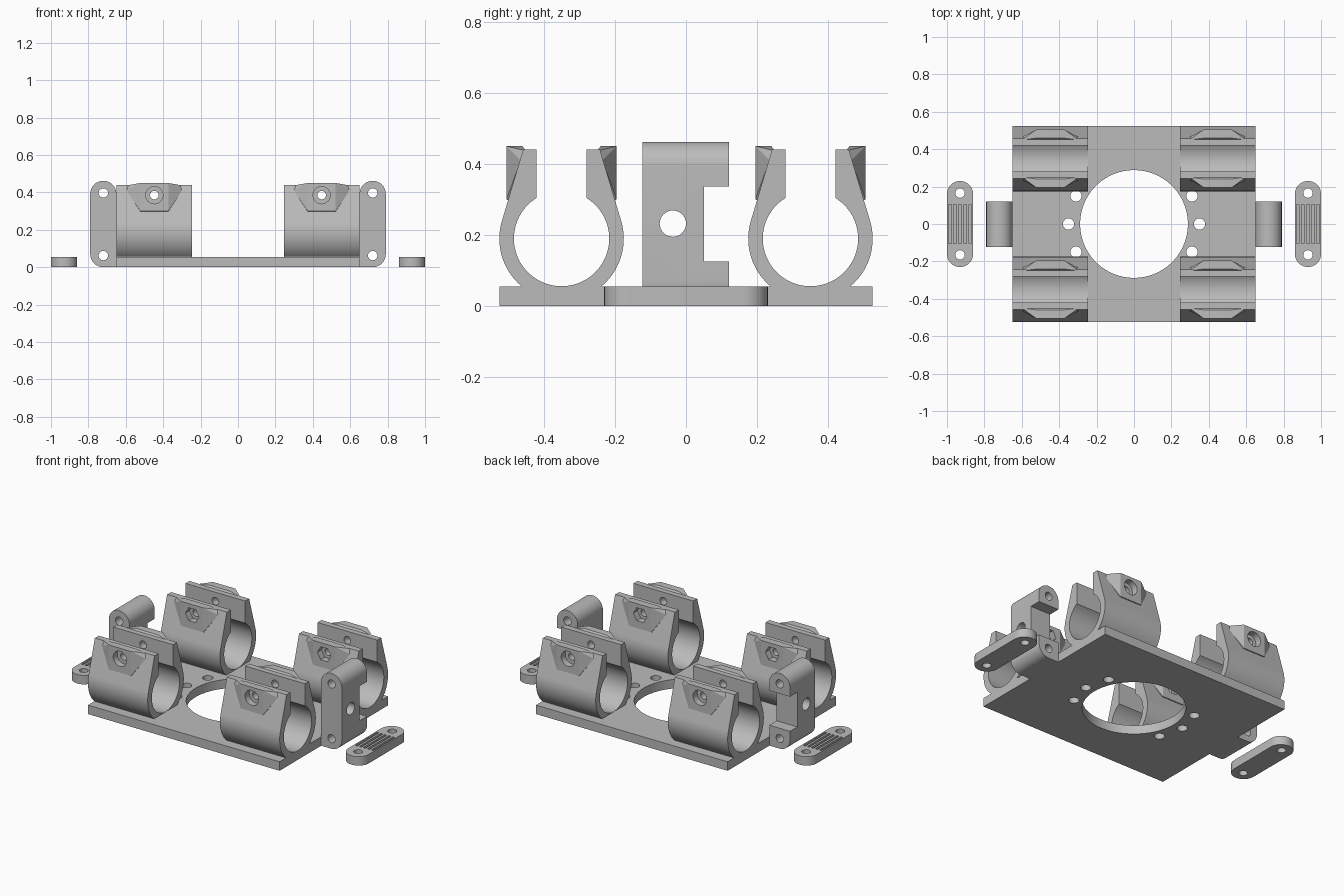
import bpy, bmesh
from math import sin, cos, radians, acos, degrees
from mathutils import Matrix, Vector

if "Cube" in bpy.data.objects:
    bpy.data.objects.remove(bpy.data.objects["Cube"], do_unlink=True)

grey = bpy.data.materials.new("light grey")
grey.use_nodes = True
COLOUR = (0.5, 0.5, 0.5, 1)
grey.diffuse_color = COLOUR
grey.node_tree.nodes["Principled BSDF"].inputs["Base Color"].default_value = COLOUR


def finish(name, bm):
    bmesh.ops.recalc_face_normals(bm, faces=bm.faces)
    mesh = bpy.data.meshes.new(name)
    bm.to_mesh(mesh)
    bm.free()
    mesh.materials.append(grey)
    ob = bpy.data.objects.new(name, mesh)
    bpy.context.collection.objects.link(ob)
    return ob


def arc(cx, cy, r, a, b, n):
    """Points on an arc from angle a to b, in degrees."""
    angles = [radians(a + (b - a) * i / n) for i in range(n + 1)]
    return [(cx + r * cos(t), cy + r * sin(t)) for t in angles]


def prism(name, outline, axis, lo, hi):
    """Extrude a 2D outline along an axis; the other two axes keep their order."""
    def place(p, d):
        return {"x": (d, p[0], p[1]), "y": (p[0], d, p[1]), "z": (p[0], p[1], d)}[axis]
    bm = bmesh.new()
    face = bm.faces.new([bm.verts.new(place(p, lo)) for p in outline])
    ext = bmesh.ops.extrude_face_region(bm, geom=[face])
    moved = [v for v in ext["geom"] if isinstance(v, bmesh.types.BMVert)]
    bmesh.ops.translate(bm, verts=moved, vec=Vector(place((0, 0), hi - lo)))
    return finish(name, bm)


def box(lo, hi):
    return prism("box", [(lo[0], lo[1]), (hi[0], lo[1]), (hi[0], hi[1]), (lo[0], hi[1])],
                 "z", lo[2], hi[2])


def rod(cx, cy, r, axis, lo, hi, sides=32):
    return prism("rod", arc(cx, cy, r, 0, 360 - 360 / sides, sides - 1), axis, lo, hi)


def hull(points):
    bm = bmesh.new()
    for p in points:
        bm.verts.new(p)
    bmesh.ops.convex_hull(bm, input=bm.verts)
    return finish("hull", bm)


def apply(ob, mod):
    bpy.context.view_layer.objects.active = ob
    bpy.ops.object.modifier_apply(modifier=mod.name)


def combine(ob, tool, operation="DIFFERENCE"):
    mod = ob.modifiers.new("combine", "BOOLEAN")
    mod.operation, mod.object, mod.solver = operation, tool, "EXACT"
    apply(ob, mod)
    bpy.data.objects.remove(tool, do_unlink=True)


def mirror(ob, x=True, y=False):
    mod = ob.modifiers.new("mirror", "MIRROR")
    mod.use_axis = (x, y, False)
    mod.use_mirror_merge = False
    apply(ob, mod)


def smooth(ob):
    bpy.ops.object.select_all(action="DESELECT")
    ob.select_set(True)
    bpy.context.view_layer.objects.active = ob
    bpy.ops.object.shade_smooth_by_angle(angle=radians(25))


# Base plate with the large opening and the screw holes around it
T = 0.055
plate = box((-0.65, -0.525, 0), (0.65, 0.525, T))
plate.name = "base_plate"
combine(plate, rod(0, 0, 0.288, "z", -1, 1, 96))
for s in (-1, 1):
    for x, y in ((0.35, 0), (0.31, 0.15), (0.31, -0.15)):
        combine(plate, rod(s * x, y, 0.03, "z", -1, 1))

# Bearing clamps: open ring with two tapering arms
CY, CZ, BORE, GAP, TOP, BOLT = 0.35, 0.19, 0.134, 0.07, 0.44, 0.385
X0, X1 = 0.245, 0.65
XM = (X0 + X1) / 2
a = degrees(acos(GAP / BORE))
outline = ([(CY + 0.111, 0.05)] + arc(CY, CZ, 0.175, -50, 18, 16)
           + [(CY + 0.108, TOP), (CY + GAP, TOP)]
           + arc(CY, CZ, BORE, a, -180 - a, 64)
           + [(CY - GAP, TOP), (CY - 0.108, TOP)]
           + arc(CY, CZ, 0.175, 162, 230, 16) + [(CY - 0.111, 0.05)])
clamp = prism("bearing_clamps", outline, "x", X0, X1)

# Wedge-shaped bolt bosses on both arms
for s in (-1, 1):
    pts = []
    for e in (-1, 1):
        for dx, dy, z in ((0.075, 0.155, 0.3), (0.075, 0.155, 0.45), (0.075, 0.13, 0.29),
                          (0.15, 0.1, TOP - 0.003), (0.15, 0.115, 0.41), (0.07, 0.11, 0.45)):
            pts.append((XM + e * dx, CY + s * dy, z))
    combine(clamp, hull(pts), "UNION")

# Bolt hole, round head recess outside, hexagonal nut recess inside
combine(clamp, rod(XM, BOLT, 0.023, "y", 0, 1))
combine(clamp, rod(XM, BOLT, 0.046, "y", CY + 0.115, 1))
combine(clamp, rod(XM, BOLT, 0.046, "y", 0, CY - 0.115, 6))
mirror(clamp, True, True)

# Belt brackets: rounded uprights with a rear notch
R, BX, BH = 0.07, 0.72, 0.462
outline = ([(BX - R, 0)] + arc(BX, R, R, -90, 0, 12) + arc(BX, BH - R, R, 0, 180, 24))
bracket = prism("belt_brackets", outline, "y", -0.123, 0.121)
combine(bracket, box((0.5, 0.05, 0.125), (0.9, 0.3, 0.337)))
for z in (0.062, BH - R + 0.005):
    combine(bracket, rod(BX, z, 0.025, "y", -1, 1))
combine(bracket, rod(-0.037, 0.232, 0.037, "x", 0.5, 1))
mirror(bracket)

# Loose belt locks: rounded bars with ribs on top
LX, LY = 0.93, 0.16
lock = prism("belt_locks", arc(LX, LY, R, 0, 180, 24) + arc(LX, -LY, R, 180, 360, 24),
             "z", 0, T)
for s in (-1, 1):
    combine(lock, rod(LX, s * (LY + 0.005), 0.025, "z", -1, 1))
for i in range(-2, 3):
    x = LX + i * 0.027
    combine(lock, box((x - 0.007, -0.105, T - 0.018), (x + 0.007, 0.105, 1)))
mirror(lock)

for part in (plate, clamp, bracket, lock):
    smooth(part)
